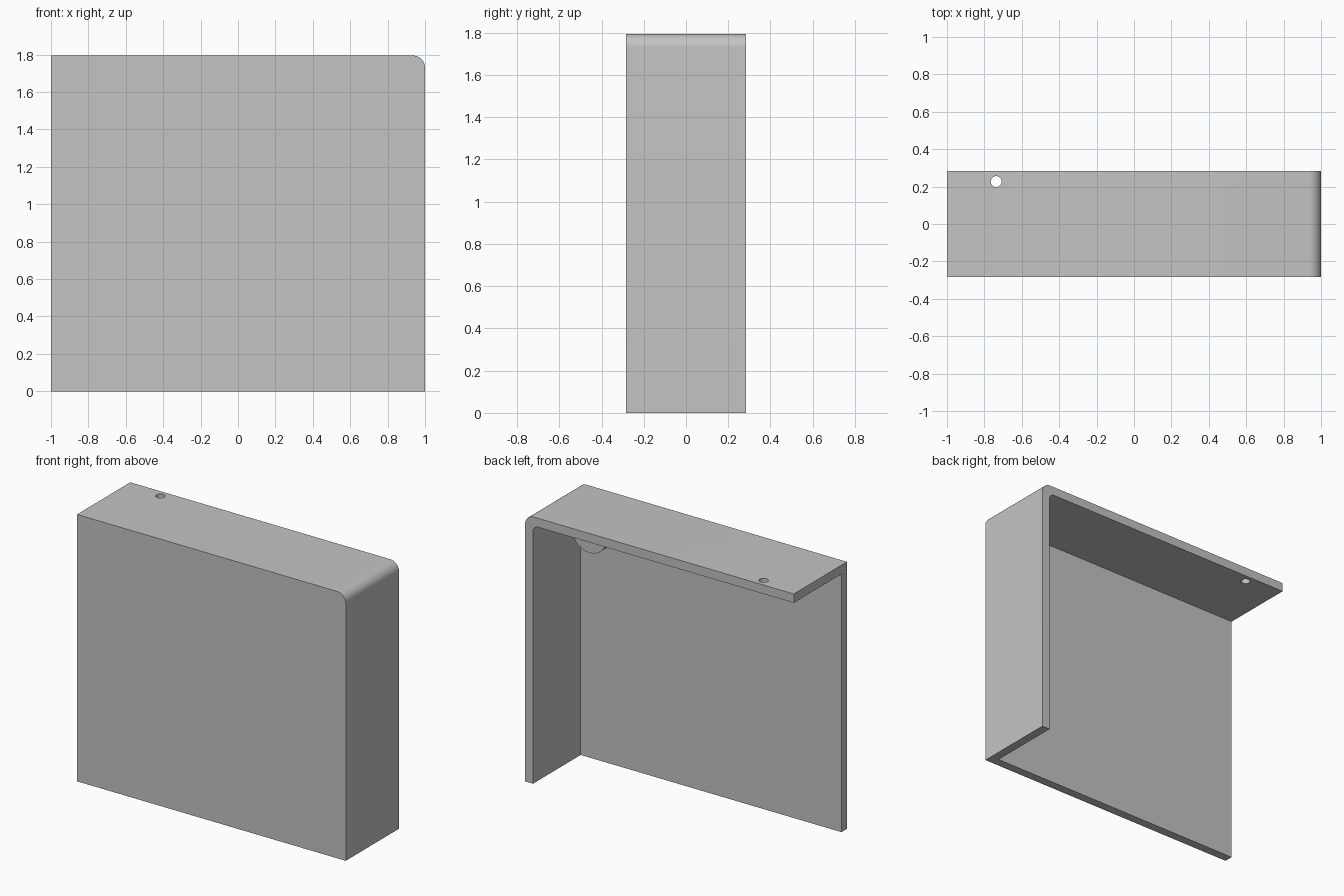
import bpy, bmesh, math
from mathutils import Vector

cube = bpy.data.objects.get("Cube")
if cube:
    bpy.data.objects.remove(cube, do_unlink=True)

HALF_X, HALF_Y, TOP, WALL = 1.0, 0.283, 1.795, 0.06

grey = bpy.data.materials.new("light grey")
grey.use_nodes = True
colour = (0.55, 0.55, 0.55, 1)
grey.diffuse_color = colour
grey.node_tree.nodes["Principled BSDF"].inputs["Base Color"].default_value = colour


def arc(cx, cz, r, start, end, steps=12):
    """Points of an arc in the xz plane, angles in degrees."""
    angles = [math.radians(start + (end - start) * i / steps) for i in range(steps + 1)]
    return [(cx + r * math.cos(a), cz + r * math.sin(a)) for a in angles]


def prism(name, outline, y0, y1):
    """Extrude an xz outline from y0 to y1."""
    bm = bmesh.new()
    face = bm.faces.new([bm.verts.new((x, y0, z)) for x, z in outline])
    ext = bmesh.ops.extrude_face_region(bm, geom=[face])
    verts = [v for v in ext["geom"] if isinstance(v, bmesh.types.BMVert)]
    bmesh.ops.translate(bm, verts=verts, vec=Vector((0, y1 - y0, 0)))
    bmesh.ops.recalc_face_normals(bm, faces=bm.faces)
    mesh = bpy.data.meshes.new(name)
    bm.to_mesh(mesh)
    bm.free()
    mesh.materials.append(grey)
    obj = bpy.data.objects.new(name, mesh)
    bpy.context.collection.objects.link(obj)
    return obj


def boolean(obj, other, operation):
    mod = obj.modifiers.new(operation.title(), 'BOOLEAN')
    mod.operation, mod.solver, mod.object = operation, 'EXACT', other
    other.hide_render = True
    other.hide_viewport = True


# Solid outline with one rounded upper corner
R = 0.065
body = prism("cover_shell",
             [(-HALF_X, 0), (HALF_X, 0)]
             + arc(HALF_X - R, TOP - R, R, 0, 90) + [(-HALF_X, TOP)],
             -HALF_Y, HALF_Y)

# Hollow leaves the front plate, the top and one side wall
r = 0.04
inner_x, inner_z = HALF_X - WALL, TOP - WALL
hollow = prism("hollow_cutter",
               [(-HALF_X - 0.1, -0.1), (inner_x, -0.1)]
               + arc(inner_x - r, inner_z - r, r, 0, 90) + [(-HALF_X - 0.1, inner_z)],
               -HALF_Y + WALL, HALF_Y + 0.1)
boolean(body, hollow, 'DIFFERENCE')

# Small hole through the top near the back edge
bpy.ops.mesh.primitive_cylinder_add(vertices=32, radius=0.029, depth=0.3,
                                    location=(-0.737, 0.227, TOP))
hole = bpy.context.object
hole.name = "hole_cutter"
hole.data.materials.append(grey)
boolean(body, hole, 'DIFFERENCE')

# Bake the cuts and remove the cutters
bpy.context.view_layer.update()
deps = bpy.context.evaluated_depsgraph_get()
baked = bpy.data.meshes.new_from_object(body.evaluated_get(deps))
body.modifiers.clear()
body.data = baked
for cutter in (hollow, hole):
    bpy.data.objects.remove(cutter, do_unlink=True)

# Round boss inside the upper corner, standing on the front plate
boss = prism("inner_boss", arc(0.81, 1.56, 0.13, 0, 360, 48)[:-1],
             -HALF_Y + WALL - 0.02, -0.13)

for obj in (body, boss):
    bpy.ops.object.select_all(action='DESELECT')
    obj.select_set(True)
    bpy.context.view_layer.objects.active = obj
    bpy.ops.object.shade_smooth_by_angle(angle=math.radians(30))
